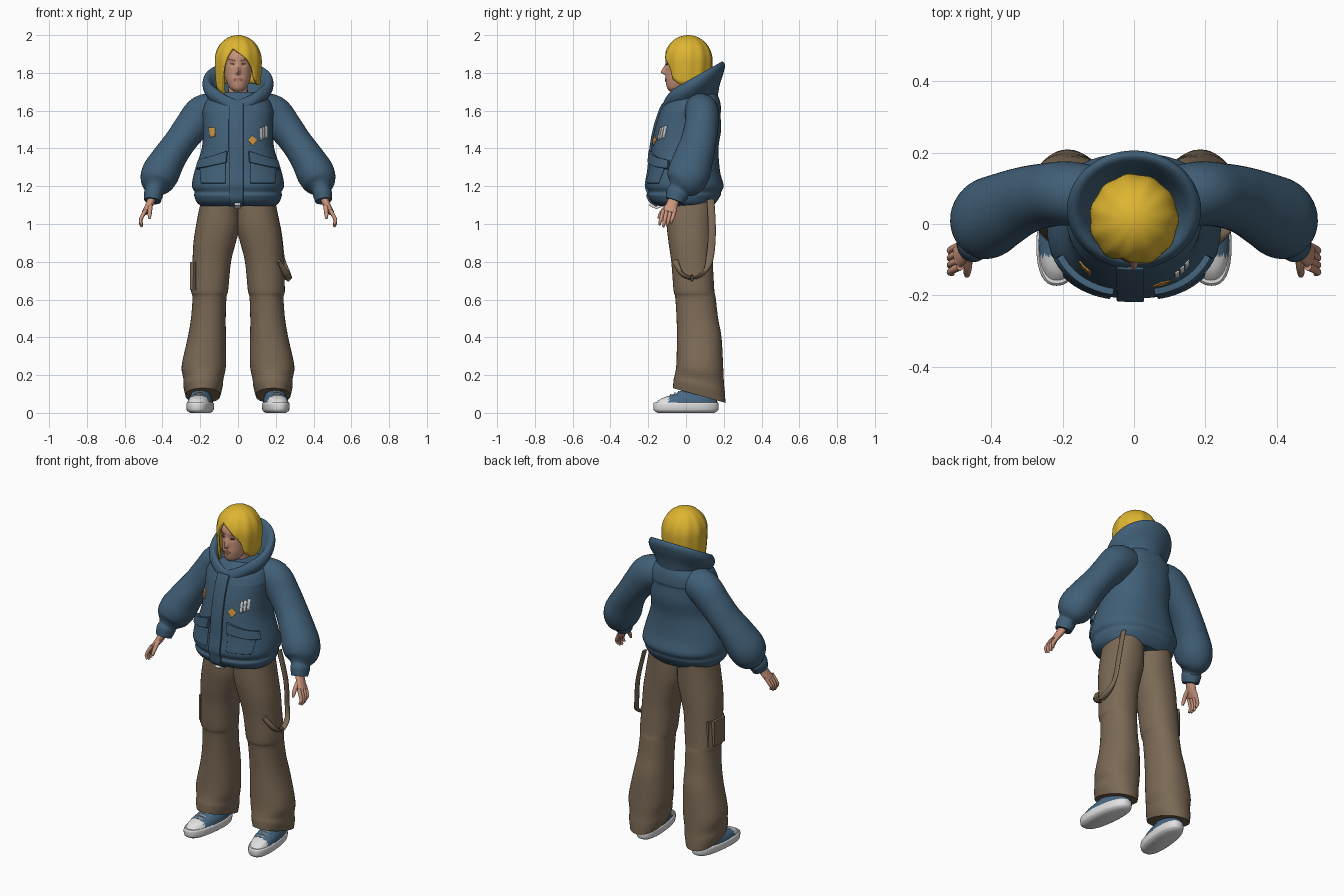
import bpy, bmesh, math
from mathutils import Vector

if "Cube" in bpy.data.objects:
    bpy.data.objects.remove(bpy.data.objects["Cube"])


def material(name, r, g, b):
    m = bpy.data.materials.new(name)
    m.use_nodes = True
    m.diffuse_color = (r, g, b, 1)
    m.node_tree.nodes["Principled BSDF"].inputs["Base Color"].default_value = (r, g, b, 1)
    return m


BLUE = material("jacket blue", .052, .115, .185)
BROWN = material("trouser brown", .2, .142, .092)
YELLOW = material("hair yellow", .73, .46, .03)
SKIN = material("skin", .59, .3, .205)
WHITE = material("white rubber", .75, .75, .75)
DENIM = material("shoe blue", .065, .14, .23)
ORANGE = material("patch orange", .62, .3, .06)
DARK = material("eye brown", .13, .065, .045)
LIP = material("lip pink", .48, .2, .15)


def finish(name, bm, *mats):
    bmesh.ops.remove_doubles(bm, verts=bm.verts, dist=1e-5)
    bmesh.ops.recalc_face_normals(bm, faces=bm.faces)
    me = bpy.data.meshes.new(name)
    bm.to_mesh(me)
    bm.free()
    ob = bpy.data.objects.new(name, me)
    bpy.context.collection.objects.link(ob)
    for m in mats:
        me.materials.append(m)
    return ob


def sample(keys, n):
    """Smooth spline through key tuples, n steps per span."""
    keys = [tuple(k) + (0,) * (6 - len(k)) for k in keys]
    ext = [keys[0]] + keys + [keys[-1]]
    out = []
    for i in range(len(keys) - 1):
        for j in range(n):
            t = j / n
            out.append([.5 * (2 * b + (c - a) * t + (2 * a - 5 * b + 4 * c - d) * t * t
                              + (3 * b - a - 3 * c + d) * t ** 3)
                        for a, b, c, d in zip(*ext[i:i + 4])])
    return out + [list(keys[-1])]


def spow(v, p):
    return math.copysign(abs(v) ** (2 / p), v)


def loft(name, keys, *mats, flat=True, seg=40, n=5, p=2.0, side=1):
    """Skin rings (x, y, z, rx, ry, tilt): level rings if flat, else square to the path."""
    rings = sample([(k[0] * side, *k[1:]) for k in keys], n)
    bm = bmesh.new()
    rows = []
    for i, (x, y, z, rx, ry, tilt) in enumerate(rings):
        u, v = Vector((1, 0, 0)), Vector((0, 1, tilt))
        if not flat:
            t = Vector(rings[min(i + 1, len(rings) - 1)][:3]) - Vector(rings[max(i - 1, 0)][:3])
            u = t.cross(Vector((0, 1, 0))).normalized()
            v = u.cross(t).normalized()
        row = []
        for k in range(seg):
            a = 2 * math.pi * k / seg
            row.append(bm.verts.new(Vector((x, y, z)) + u * rx * spow(math.cos(a), p)
                                    + v * ry * spow(math.sin(a), p)))
        rows.append(row)
    for r, q in zip(rows, rows[1:]):
        for k in range(seg):
            bm.faces.new((r[k], r[k - 1], q[k - 1], q[k]))
    bm.faces.new(rows[0])
    bm.faces.new(rows[-1])
    return finish(name, bm, *mats)


def front_y(keys, p, x, z):
    """Front surface of a level loft at x, z."""
    r = min(sample(keys, 40), key=lambda k: abs(k[2] - z))
    return r[1] - r[4] * max(0, 1 - abs((x - r[0]) / r[3]) ** p) ** (1 / p)


def panel(name, keys, p, corners, thick, mat, n=8):
    """Plate wrapped on the front of a loft; corners go round as (x, z)."""
    a, b, c, d = [Vector(k) for k in corners]
    bm = bmesh.new()
    g = []
    for i in range(n + 1):
        for j in range(n + 1):
            q = a.lerp(b, i / n).lerp(d.lerp(c, i / n), j / n)
            g.append(bm.verts.new((q.x, front_y(keys, p, q.x, q.y), q.y)))
    for i in range(n):
        for j in range(n):
            k = i * (n + 1) + j
            bm.faces.new((g[k], g[k + 1], g[k + n + 2], g[k + n + 1]))
    ob = finish(name, bm, mat)
    m = ob.modifiers.new("thickness", "SOLIDIFY")
    m.thickness, m.offset = thick, 0
    if thick > .015:
        m = ob.modifiers.new("soft edge", "BEVEL")
        m.width, m.segments, m.angle_limit = thick * .3, 3, math.radians(50)
    return ob


def rect(x, z, w, h):
    return [(x - w, z + h), (x + w, z + h), (x + w, z - h), (x - w, z - h)]


# Jacket body with hem band and yoke seam
TORSO = [(0, 0, 1.095, .195, .14), (0, -.01, 1.115, .218, .17), (0, -.01, 1.15, .232, .192),
         (0, -.005, 1.17, .23, .192), (0, -.005, 1.205, .244, .204), (0, -.008, 1.28, .23, .188),
         (0, -.006, 1.4, .192, .178), (0, .01, 1.5, .186, .176), (0, .02, 1.58, .188, .162),
         (0, .026, 1.6, .188, .16), (0, .035, 1.65, .17, .145), (0, .045, 1.7, .12, .115)]
loft("jacket_body", TORSO, BLUE, p=2.3, seg=56)
panel("front_placket", TORSO, 2.3, [(-.048, 1.635), (.028, 1.635), (.028, 1.1), (-.048, 1.1)], .02, BLUE, 24)
panel("zip_pull", TORSO, 2.3, rect(-.003, 1.102, .016, .016), .044, WHITE, 3)

# Thick stand collar, dipping to a V at the front
collar = loft("collar", [(0, .04, 1.62, .13, .125, .3), (0, .04, 1.665, .148, .138, .5),
                         (0, .04, 1.71, .18, .158, .55), (0, .04, 1.745, .188, .166, .56),
                         (0, .04, 1.773, .176, .155, .56), (0, .038, 1.768, .152, .135, .56),
                         (0, .032, 1.72, .122, .112, .5), (0, .02, 1.64, .08, .08, .3)], BLUE, seg=64)
for v in collar.data.vertices:
    if v.co.y < 0:
        v.co.z -= .04 * max(0, 1 - abs(v.co.x) / .12)

# Head with a drawn-out nose and brow, and neck
HEAD = [(0, -.055, 1.702, .02, .03), (0, -.045, 1.72, .044, .055), (0, -.027, 1.76, .063, .081),
        (0, -.015, 1.8, .072, .092), (0, -.01, 1.845, .077, .096), (0, -.005, 1.9, .078, .098),
        (0, .01, 1.96, .05, .065)]
head = loft("head", HEAD, SKIN, seg=96, n=9)
for v in head.data.vertices:
    if v.co.y < -.04:
        dz = v.co.z - 1.802
        v.co.y -= .026 * math.exp(-(v.co.x / .011) ** 2 - (dz / (.032 if dz > 0 else .01)) ** 2)
        v.co.y += .006 * math.exp(-((abs(v.co.x) - .03) / .014) ** 2 - ((v.co.z - 1.847) / .013) ** 2)
loft("neck", [(0, .02, 1.6, .055, .055), (0, .01, 1.76, .05, .055)], SKIN, seg=24)
panel("lips", HEAD, 2, [(-.01, 1.772), (.01, 1.772), (.023, 1.763), (-.023, 1.763)], .007, LIP, 6)
panel("lower_lip", HEAD, 2, [(-.023, 1.763), (.023, 1.763), (.01, 1.754), (-.01, 1.754)], .007, LIP, 6)
for s, side in ((1, "left"), (-1, "right")):
    panel(side + "_eye", HEAD, 2, [(s * .021, 1.849), (s * .04, 1.85), (s * .042, 1.844), (s * .021, 1.843)],
          .006, DARK, 4)
    panel(side + "_eyebrow", HEAD, 2, [(s * .016, 1.868), (s * .05, 1.873), (s * .05, 1.869), (s * .016, 1.864)],
          .004, DARK, 4)

# Bob haircut: each column of the dome ends at its own hem height
HEM = [(-180, 1.75), (-90, 1.735), (-60, 1.69), (-44, 1.68), (-38, 1.82), (-28, 1.885), (-17, 1.932),
       (-8, 1.922), (10, 1.895), (28, 1.86), (40, 1.825), (48, 1.765), (70, 1.735), (180, 1.75)]


def hem(d):
    for (a, za), (b, zb) in zip(HEM, HEM[1:]):
        if d <= b:
            return za + (zb - za) * (d - a) / (b - a)


bm = bmesh.new()
cols, steps, grid = 120, 20, []
for c in range(cols):
    d = -180 + 360 * c / cols
    a = math.radians(d)
    col = []
    for k in range(steps + 1):
        t = k / steps
        z = 2 - (2 - hem(d)) * t * t
        h = (z - 1.865) / .135
        f = math.sqrt(max(0, 1 - h * h)) if h > 0 else 1 - .07 * h * h
        f *= 1 + .016 * min(1, 2 * t) * math.cos(11 * a + 2 * t)
        col.append(bm.verts.new((.124 * f * math.sin(a), .012 - .128 * f * math.cos(a), z)))
    grid.append(col)
for c in range(cols):
    for k in range(steps):
        bm.faces.new((grid[c - 1][k], grid[c][k], grid[c][k + 1], grid[c - 1][k + 1]))
hair = finish("hair", bm, YELLOW)
mod = hair.modifiers.new("thickness", "SOLIDIFY")
mod.thickness, mod.offset = .014, -1

for s, side in ((1, "left"), (-1, "right")):
    # Puffy sleeve with gathered cuff
    loft(side + "_sleeve", [(.09, .065, 1.605, .085, .09), (.18, .085, 1.585, .1, .09),
                            (.25, .08, 1.51, .09, .09), (.31, .065, 1.43, .084, .095),
                            (.365, .04, 1.35, .09, .105), (.41, .015, 1.27, .1, .112),
                            (.432, -.012, 1.215, .086, .098), (.442, -.035, 1.18, .05, .06),
                            (.447, -.046, 1.16, .051, .06), (.453, -.06, 1.122, .044, .05)],
         BLUE, flat=False, side=s)
    # Hand with curled fingers
    loft(side + "_palm", [(.45, -.057, 1.15, .022, .027), (.468, -.073, 1.105, .02, .031),
                          (.494, -.09, 1.06, .015, .035)], SKIN, flat=False, seg=20, side=s)
    for i in range(4):
        y, drop = -.12 + i * .02, (.01, 0, .004, .016)[i]
        loft(f"{side}_finger_{i + 1}", [(.488, y, 1.075, .011, .011), (.51, y - .01, 1.035, .01, .01),
                                       (.516, y - .016, 1.005 + drop, .009, .009),
                                       (.508, y - .02, .985 + drop, .006, .006)],
             SKIN, flat=False, seg=12, side=s)
    loft(side + "_thumb", [(.466, -.085, 1.105, .014, .014), (.466, -.118, 1.075, .012, .012),
                           (.468, -.138, 1.045, .01, .01), (.468, -.145, 1.028, .006, .006)],
         SKIN, flat=False, seg=12, side=s)
    # Patch pocket and slanted flap
    panel(side + "_pocket", TORSO, 2.3, [(s * .065, 1.35), (s * .2, 1.31), (s * .195, 1.215), (s * .065, 1.215)],
          .016, BLUE, 12)
    panel(side + "_pocket_flap", TORSO, 2.3, [(s * .055, 1.385), (s * .198, 1.335), (s * .212, 1.288), (s * .06, 1.325)],
          .036, BLUE, 12)
    # Wide trouser leg
    loft(side + "_trouser_leg", [(.095, .02, 1.13, .1, .125), (.105, .02, 1, .116, .123),
                                 (.124, .025, .9, .112, .117), (.139, .032, .8, .102, .11),
                                 (.15, .042, .65, .098, .108), (.151, .05, .61, .09, .107),
                                 (.157, .06, .5, .092, .11), (.165, .07, .4, .101, .118),
                                 (.181, .073, .25, .117, .124, -.08), (.183, .071, .18, .106, .13, -.18),
                                 (.185, .07, .14, .104, .136, -.24), (.186, .07, .092, .092, .139, -.28)],
         BROWN, p=2.2, side=s)
    # Sneaker with white toe cap and laces
    parts = [loft(side + "_shoe_sole", [(.2, 0, 0, .05, .15), (.2, 0, .014, .067, .17),
                                        (.2, 0, .045, .07, .173), (.2, 0, .055, .064, .167)],
                  WHITE, p=2.4, side=s),
             loft(side + "_shoe_upper", [(.2, 0, .045, .066, .168), (.2, .015, .075, .061, .147),
                                         (.2, .045, .1, .05, .108), (.2, .065, .125, .044, .082),
                                         (.2, .08, .17, .04, .07)], DENIM, WHITE, p=2.3, side=s, n=8)]
    for f in parts[1].data.polygons:
        f.material_index = int(f.center.y < -.09)
    for i in range(4):
        y, z = -.08 + i * .022, .093 + i * .0085
        parts.append(loft(f"{side}_lace_{i + 1}", [(.162, y + .012, z - .012, .004, .006), (.2, y, z + .003, .004, .006),
                                                  (.238, y + .012, z - .012, .004, .006)],
                          WHITE, flat=False, seg=8, side=s))
    for ob in parts:
        for v in ob.data.vertices:
            v.co.x -= s * v.co.y * .1

# Chest patches
panel("left_orange_patch", TORSO, 2.3, [(.076, 1.468), (.102, 1.443), (.078, 1.415), (.052, 1.445)], .008, ORANGE)
for i in range(3):
    panel(f"left_white_patch_{i + 1}", TORSO, 2.3, rect(.12 + i * .014, 1.475 + i * .006, .005, .032), .008, WHITE, 4)
panel("right_orange_patch", TORSO, 2.3, [(-.152, 1.51), (-.122, 1.508), (-.12, 1.465), (-.146, 1.458)], .008, ORANGE)

# Cargo pocket on the right leg
bm = bmesh.new()
bmesh.ops.create_cube(bm, size=1)
for v in bm.verts:
    v.co = Vector((-.222 + v.co.x * .062, .038 + v.co.y * .15, .725 + v.co.z * .2))
bmesh.ops.bevel(bm, geom=bm.edges[:], offset=.025, segments=4, affect="EDGES")
finish("cargo_pocket", bm, BROWN)

# Loose strap looping from the left hip to the thigh
loft("hanging_strap", [(.185, .13, 1.13, .008, .02), (.222, .138, .96, .008, .02), (.24, .126, .82, .008, .02),
                       (.258, .1, .75, .016, .012), (.266, .04, .715, .02, .008), (.256, -.02, .735, .018, .01),
                       (.215, -.058, .805, .01, .018)], BROWN, flat=False, seg=12, n=8)

# Smooth shading with crisp edges
for ob in bpy.context.scene.objects:
    ob.select_set(ob.type == "MESH")
    if ob.type == "MESH":
        bpy.context.view_layer.objects.active = ob
bpy.ops.object.shade_smooth_by_angle(angle=math.radians(40))
